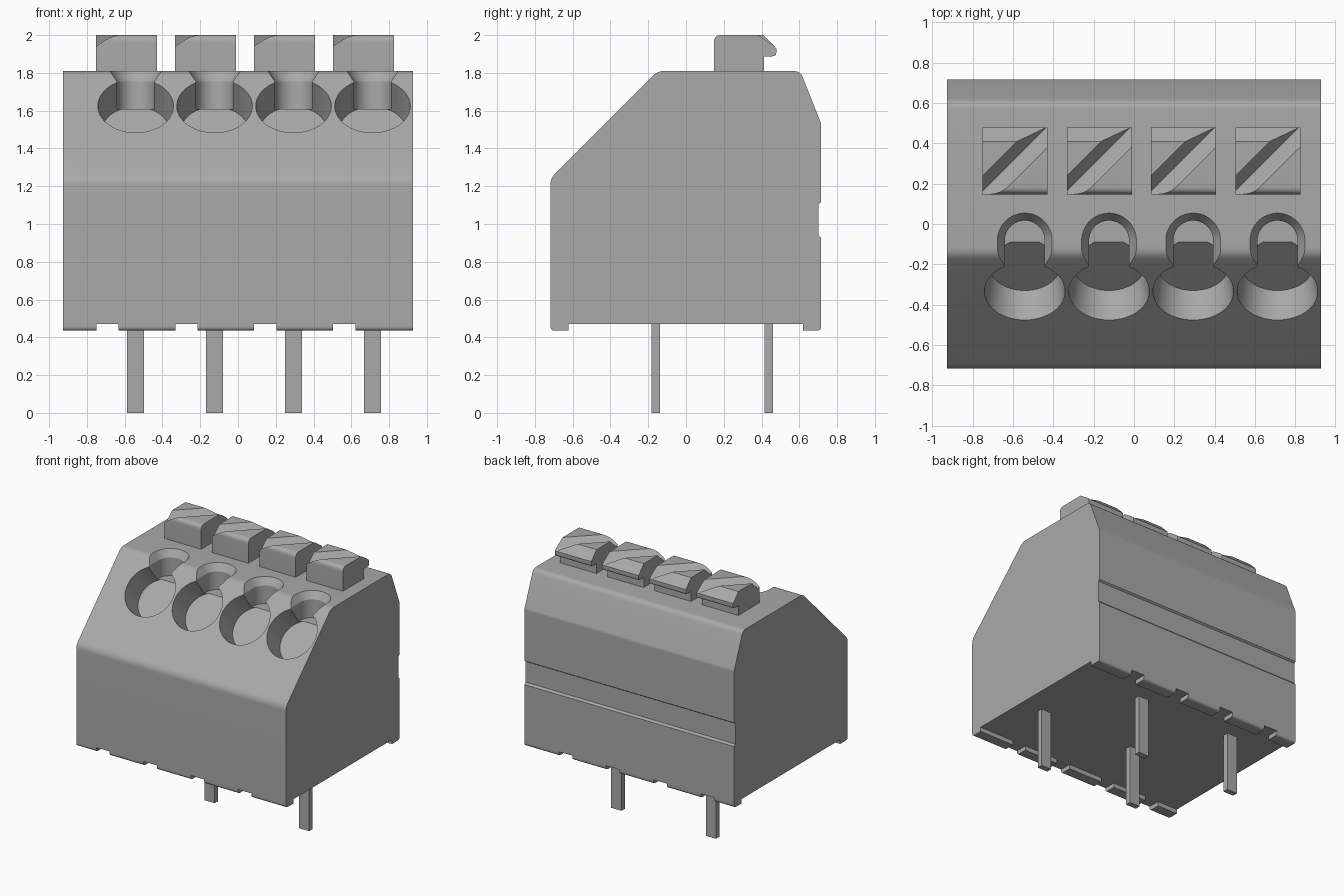
import bpy, bmesh, math
from mathutils import Matrix, Vector

cube = bpy.data.objects.get("Cube")
if cube:
    bpy.data.objects.remove(cube, do_unlink=True)

grey = bpy.data.materials.new("plain grey")
grey.use_nodes = True
grey.diffuse_color = (0.4, 0.4, 0.4, 1)
grey.node_tree.nodes["Principled BSDF"].inputs["Base Color"].default_value = (0.4, 0.4, 0.4, 1)

POLES = [-0.542, -0.124, 0.294, 0.712]   # x centre of each terminal
HALF = 0.927                             # half width of the housing


def finish(name, bm):
    bmesh.ops.recalc_face_normals(bm, faces=bm.faces)
    mesh = bpy.data.meshes.new(name)
    bm.to_mesh(mesh)
    bm.free()
    mesh.materials.append(grey)
    ob = bpy.data.objects.new(name, mesh)
    bpy.context.collection.objects.link(ob)
    return ob


def rounded(points, steps=6):
    """Round each (y, z, r) corner, with r the distance trimmed off both edges."""
    out = []
    for i, (y, z, r) in enumerate(points):
        p = Vector((y, z))
        if not r:
            out.append(p)
            continue
        a = p + (Vector(points[i - 1][:2]) - p).normalized() * r
        b = p + (Vector(points[(i + 1) % len(points)][:2]) - p).normalized() * r
        for k in range(steps + 1):
            t = k / steps
            out.append(a * (1 - t) ** 2 + p * 2 * t * (1 - t) + b * t * t)
    return out


def loft(bm, loops):
    """Closed solid through loops that have equal point counts."""
    rings = [[bm.verts.new(c) for c in loop] for loop in loops]
    n = len(rings[0])
    for a, b in zip(rings, rings[1:]):
        for i in range(n):
            bm.faces.new((a[i], a[(i + 1) % n], b[(i + 1) % n], b[i]))
    bm.faces.new(rings[0][::-1])
    bm.faces.new(rings[-1])


def prism(name, points, x0, x1):
    """Extrude a side profile along x."""
    bm = bmesh.new()
    outline = rounded(points)
    loft(bm, [[(x, p.x, p.y) for p in outline] for x in (x0, x1)])
    return finish(name, bm)


def activate(ob):
    bpy.ops.object.select_all(action='DESELECT')
    ob.select_set(True)
    bpy.context.view_layer.objects.active = ob


def cut(ob, cutter):
    cutter.hide_render = True
    mod = ob.modifiers.new("cut", 'BOOLEAN')
    mod.operation = 'DIFFERENCE'
    mod.solver = 'EXACT'
    mod.object = cutter
    activate(ob)
    bpy.ops.object.modifier_apply(modifier=mod.name)
    bpy.data.objects.remove(cutter, do_unlink=True)


def smooth(ob):
    activate(ob)
    bpy.ops.object.shade_smooth_by_angle(angle=math.radians(22))


# Housing with sloped front, chamfered back and shallow rear groove
housing = prism("housing", [
    (-0.718, 0.47, 0), (-0.718, 1.242, 0.035), (-0.15, 1.81, 0.035),
    (0.605, 1.81, 0.035), (0.716, 1.53, 0.01), (0.716, 1.115, 0),
    (0.702, 1.105, 0), (0.702, 0.94, 0), (0.716, 0.925, 0), (0.716, 0.47, 0)],
    -HALF, HALF)

# Round wire entries, square to the slope
bm = bmesh.new()
normal = Vector((0, -1, 1)).normalized()
for x in POLES:
    centre = Vector((x, -0.335, 1.625)) - normal * 0.0675
    bmesh.ops.create_cone(bm, cap_ends=True, segments=64, radius1=0.178, radius2=0.206,
                          depth=0.235, matrix=Matrix.Translation(centre)
                          @ Matrix.Rotation(math.radians(45), 4, 'X'))
cut(housing, finish("wire_entry_cutter", bm))


# Vertical test slots with flared mouths, open to the wire entries
def stadium(x, r, z, back=-0.082, front=-0.24, steps=24):
    loop = []
    for y, start in ((back, 0), (front, math.pi)):
        for k in range(steps + 1):
            a = start + math.pi * k / steps
            loop.append((x + r * math.cos(a), y + r * math.sin(a), z))
    return loop


bm = bmesh.new()
for x in POLES:
    loft(bm, [stadium(x, r, z) for r, z in ((0.099, 1.61), (0.099, 1.755), (0.163, 1.85))])
cut(housing, finish("slot_cutter", bm))
smooth(housing)

# Release buttons with a rear lip and a diagonal screwdriver notch
for n, pole in enumerate(POLES, 1):
    x = pole - 0.048
    button = prism(f"button_{n}", [
        (0.147, 1.81, 0), (0.147, 2.0, 0.04), (0.41, 2.0, 0), (0.478, 1.93, 0),
        (0.478, 1.888, 0.02), (0.412, 1.888, 0), (0.412, 1.81, 0)],
        x - 0.161, x + 0.161)
    bm = bmesh.new()
    loft(bm, [[(x + u, u + off, z) for off, z in ((0.325, 1.93), (0.475, 2.07), (0.115, 2.07))]
              for u in (-0.45, 0.45)])
    cut(button, finish("notch_cutter", bm))
    smooth(button)

# Standoff feet along both bottom edges, with gaps between
gaps = [(p - 0.208, p - 0.09) for p in POLES]
edges = [-HALF] + [v for g in gaps for v in g] + [HALF]
for n, (x0, x1) in enumerate(zip(edges[::2], edges[1::2]), 1):
    for side, outer, inner in (("front", -0.718, -0.623), ("back", 0.716, 0.62)):
        foot = prism(f"{side}_foot_{n}", [
            (outer, 0.47, 0), (outer, 0.435, 0.025), (inner, 0.435, 0), (inner, 0.47, 0)],
            x0, x1)
        smooth(foot)

# Solder pins, staggered between the back and front rows
for n, x in enumerate(POLES):
    y = (0.438, -0.16)[n % 2]
    prism(f"pin_{n + 1}", [(y - 0.022, 0, 0), (y + 0.022, 0, 0),
                           (y + 0.022, 0.475, 0), (y - 0.022, 0.475, 0)],
          x - 0.045, x + 0.045)
